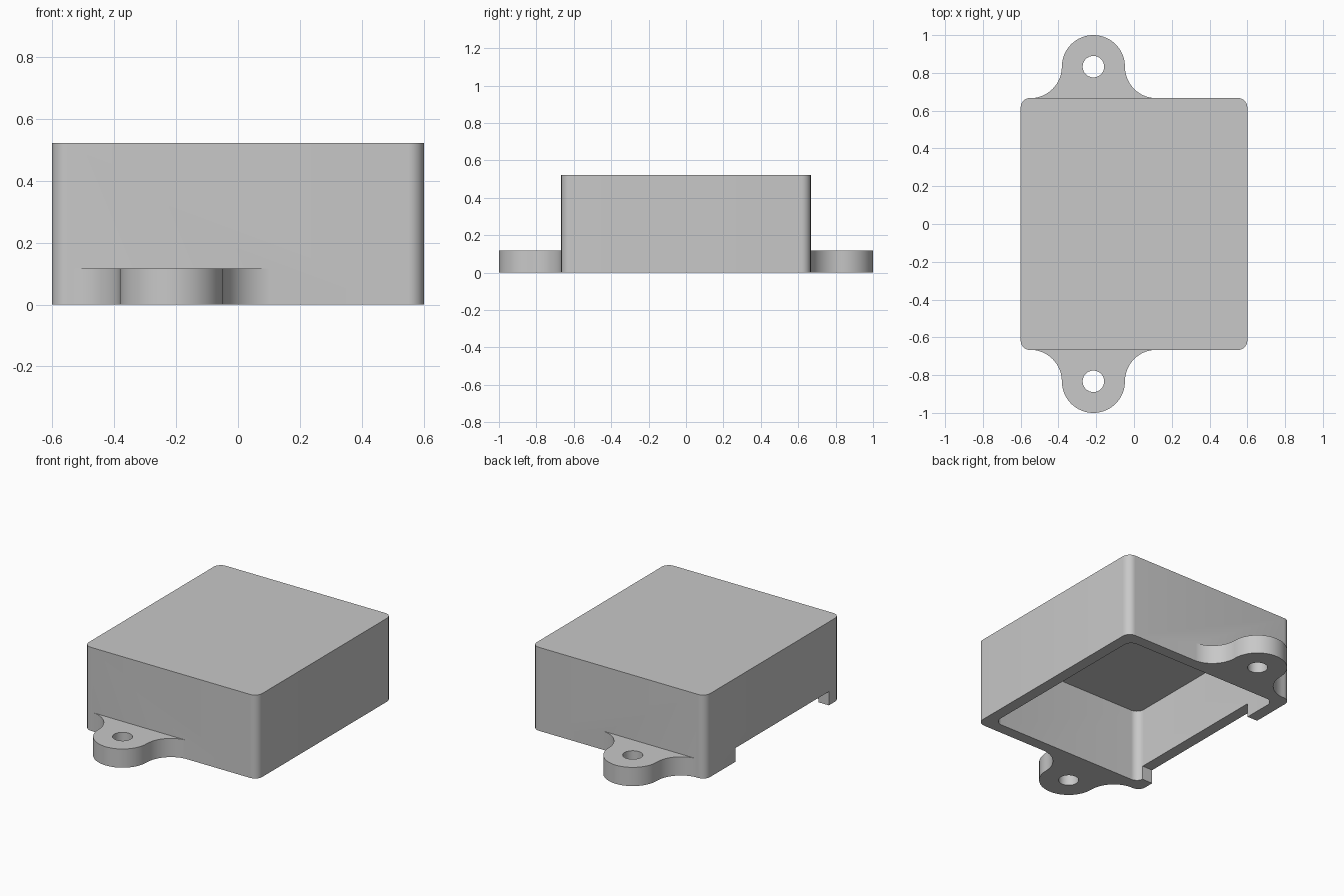
import bpy, bmesh
from math import sin, cos, pi, radians

if "Cube" in bpy.data.objects:
    bpy.data.objects.remove(bpy.data.objects["Cube"], do_unlink=True)

W, D, H = 0.6, 0.667, 0.522      # half width, half depth, height
WALL, CORNER = 0.07, 0.05
LUG_X, LUG_Y, LUG_R, LUG_H = -0.215, 0.833, 0.167, 0.117

grey = bpy.data.materials.new("plain grey")
grey.use_nodes = True
colour = (0.58, 0.58, 0.58, 1)
grey.diffuse_color = colour
grey.node_tree.nodes["Principled BSDF"].inputs["Base Color"].default_value = colour


def arc(cx, cy, r, start, end, steps):
    angles = [radians(start + (end - start) * i / steps) for i in range(steps + 1)]
    return [(cx + r * cos(a), cy + r * sin(a)) for a in angles]


def rounded_rect(hx, hy, r):
    pts = []
    for k, (sx, sy) in enumerate([(1, 1), (-1, 1), (-1, -1), (1, -1)]):
        pts += arc(sx * (hx - r), sy * (hy - r), r, 90 * k, 90 * k + 90, 10)
    return pts


def prism(name, outline, z0, z1):
    bm = bmesh.new()
    face = bm.faces.new([bm.verts.new((x, y, z0)) for x, y in outline])
    top = bmesh.ops.extrude_face_region(bm, geom=[face])["geom"]
    bmesh.ops.translate(bm, vec=(0, 0, z1 - z0),
                        verts=[g for g in top if isinstance(g, bmesh.types.BMVert)])
    bmesh.ops.recalc_face_normals(bm, faces=bm.faces)
    mesh = bpy.data.meshes.new(name)
    bm.to_mesh(mesh)
    bm.free()
    mesh.materials.append(grey)
    obj = bpy.data.objects.new(name, mesh)
    bpy.context.collection.objects.link(obj)
    return obj


def combine(target, tool, operation):
    mod = target.modifiers.new(tool.name, "BOOLEAN")
    mod.operation, mod.object, mod.solver = operation, tool, "EXACT"
    bpy.context.view_layer.objects.active = target
    bpy.ops.object.modifier_apply(modifier=mod.name)
    bpy.data.objects.remove(tool, do_unlink=True)


# Outer shell
case = prism("enclosure_cover", rounded_rect(W, D, CORNER), 0, H)

# Screw lugs, blended into the front and back walls by concave fillets
root = D - WALL / 2
lug = [(LUG_X + 2 * LUG_R, root)]
lug += arc(LUG_X + 2 * LUG_R, LUG_Y, LUG_R, 270, 180, 16)
lug += arc(LUG_X, LUG_Y, LUG_R, 0, 180, 32)[1:]
lug += arc(LUG_X - 2 * LUG_R, LUG_Y, LUG_R, 0, -90, 16)[1:]
lug.append((LUG_X - 2 * LUG_R, root))
for side, label in [(-1, "front"), (1, "back")]:
    combine(case, prism(label + "_lug", [(x, side * y) for x, y in lug], 0, LUG_H), "UNION")
    hole = arc(LUG_X, side * LUG_Y, 0.057, 0, 360, 32)[:-1]
    combine(case, prism(label + "_screw_hole", hole, -0.1, 0.3), "DIFFERENCE")

# Open cavity underneath
cavity = rounded_rect(W - WALL, D - WALL, CORNER)
combine(case, prism("cavity", cavity, -0.1, H - WALL), "DIFFERENCE")

# Cable slot along the bottom of one side wall
x0, x1, y0, y1 = -W - 0.1, -W + WALL + 0.02, -0.555, 0.37
slot = [(x0, y0), (x1, y0), (x1, y1), (x0, y1)]
combine(case, prism("cable_slot", slot, -0.1, 0.086), "DIFFERENCE")

bpy.ops.object.select_all(action="DESELECT")
case.select_set(True)
bpy.context.view_layer.objects.active = case
bpy.ops.object.shade_smooth_by_angle(angle=radians(30))
